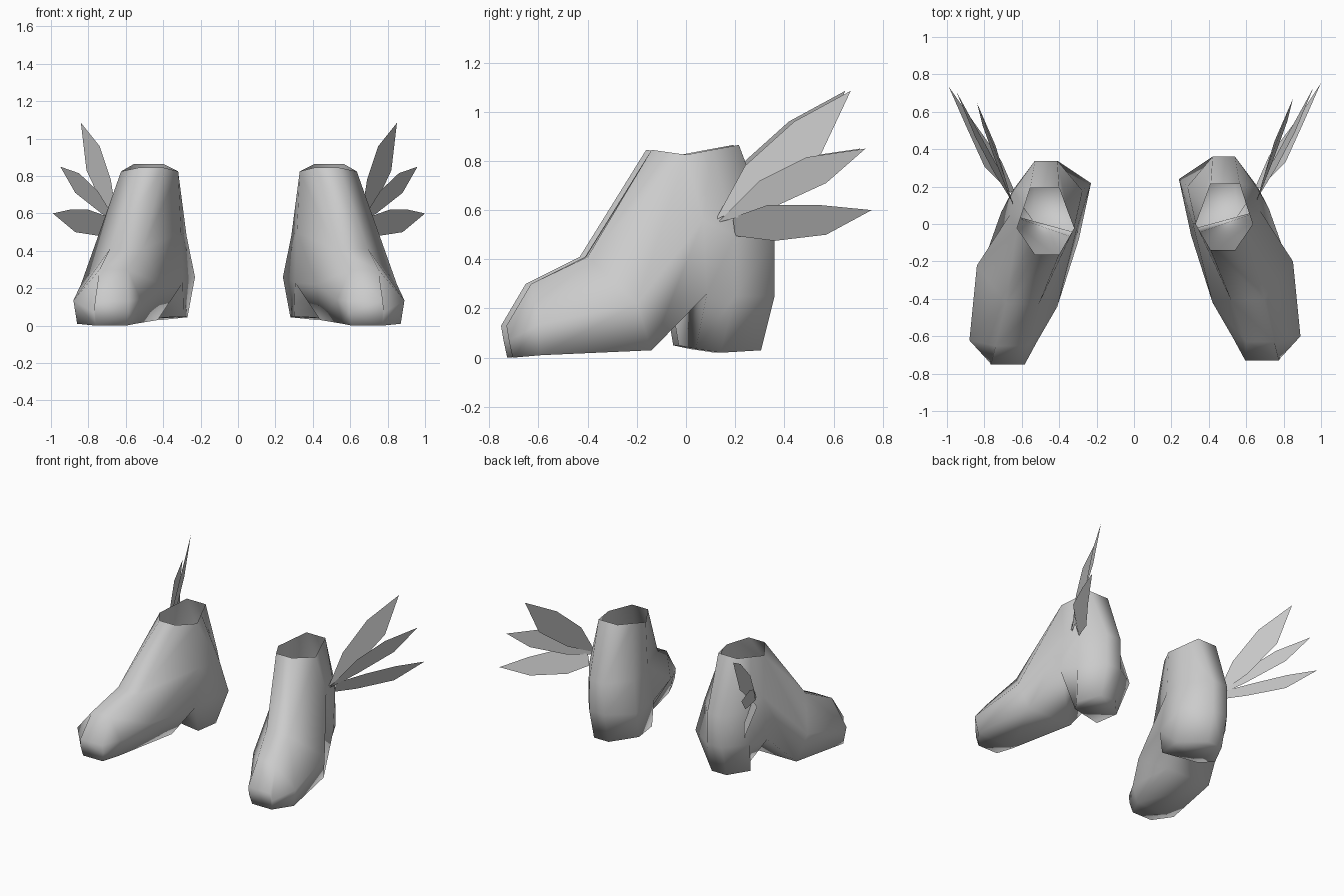
import bpy, bmesh
from mathutils import Vector

cube = bpy.data.objects.get("Cube")
if cube:
    bpy.data.objects.remove(cube, do_unlink=True)

grey = bpy.data.materials.new("plain_grey")
grey.use_nodes = True
grey.diffuse_color = (0.6, 0.6, 0.6, 1)
grey.node_tree.nodes["Principled BSDF"].inputs["Base Color"].default_value = (0.6, 0.6, 0.6, 1)


def place(p, side):
    """Left side stays in place, right side is mirrored and nudged."""
    x, y, z = p
    return Vector((x, y, z)) if side > 0 else Vector((0.01 - x, y - 0.022, z))


def loft(bm, rings, side, closed):
    rows = [[bm.verts.new(place(p, side)) for p in r] for r in rings]
    n = len(rows[0])
    for a, b in zip(rows, rows[1:]):
        for i in range(n if closed else n - 1):
            j = (i + 1) % n
            bm.faces.new((a[i], a[j], b[j], b[i]))
    return rows


def finish(bm, name, smooth):
    bmesh.ops.remove_doubles(bm, verts=bm.verts[:], dist=0.0005)
    bmesh.ops.recalc_face_normals(bm, faces=bm.faces[:])
    for f in bm.faces:
        f.smooth = smooth
    mesh = bpy.data.meshes.new(name)
    bm.to_mesh(mesh)
    bm.free()
    mesh.materials.append(grey)
    ob = bpy.data.objects.new(name, mesh)
    bpy.context.collection.objects.link(ob)


# Side seams shared by the foot and the heel
rim_in, mid_in, arch_in = (.33, 0, .825), (.315, 0, .5), (.305, -.06, .23)
rim_out, mid_out, arch_out = (.635, 0, .825), (.675, .07, .56), (.72, .085, .26)

# Foot: ring at the shaft, then instep, ball and toe
# (top in, top out, side out, bottom out, bottom in, side in)
shaft_front = [rim_in, (.41, -.14, .845), (.54, -.14, .845), rim_out,
               mid_out, arch_out, arch_in, mid_in]
foot = [
    [(.52, -.41, .41), (.695, -.40, .41), (.85, -.2, .22),
     (.80, -.14, .03), (.44, -.14, .03), (.42, -.42, .22)],
    [(.60, -.63, .30), (.75, -.63, .30), (.89, -.60, .135),
     (.87, -.59, .01), (.56, -.6, .01), (.53, -.61, .14)],
    [(.595, -.73, .13), (.775, -.73, .13), (.78, -.72, .07),
     (.77, -.705, 0), (.61, -.705, 0), (.595, -.72, .07)],
]

# Back of the shaft down to the arch, then the heel block
back = [
    [rim_in, (.37, .105, .845), (.41, .215, .865),
     (.565, .215, .865), (.6, .105, .845), rim_out],
    [mid_in, (.285, .2, .48), (.42, .36, .48),
     (.54, .36, .48), (.655, .2, .5), mid_out],
    [arch_in, (.24, .24, .26), (.42, .36, .25),
     (.54, .36, .25), (.66, .2, .25), arch_out],
]
heel_base = [(.30, -.03, .05), (.28, .15, .045), (.42, .305, .03),
             (.54, .305, .03), (.62, .14, .02), (.55, .04, .035)]

feathers = {
    "upper": [(.655, .12, .56), (.69, .24, .78), (.75, .44, .96),
              (.85, .67, 1.085), (.82, .55, .83), (.74, .33, .66)],
    "middle": [(.655, .13, .55), (.76, .30, .72), (.86, .49, .815),
               (.96, .73, .85), (.88, .57, .71), (.74, .33, .60)],
    "lower": [(.67, .19, .57), (.81, .33, .62), (.91, .55, .62), (1, .755, .60),
              (.88, .57, .50), (.72, .36, .475), (.65, .2, .495)],
}

for label, side in (("left", 1), ("right", -1)):
    # Boot
    bm = bmesh.new()
    rings = [shaft_front] + [[r[0], r[0], r[1], r[1], *r[2:]] for r in foot]
    bm.faces.new(loft(bm, rings, side, True)[-1])
    loft(bm, back, side, False)
    bm.faces.new(loft(bm, [back[-1], heel_base], side, True)[-1])
    finish(bm, label + "_boot", True)
    # Wing feathers
    for place_name, outline in feathers.items():
        bm = bmesh.new()
        bm.faces.new([bm.verts.new(place(p, side)) for p in outline])
        finish(bm, label + "_" + place_name + "_feather", False)
